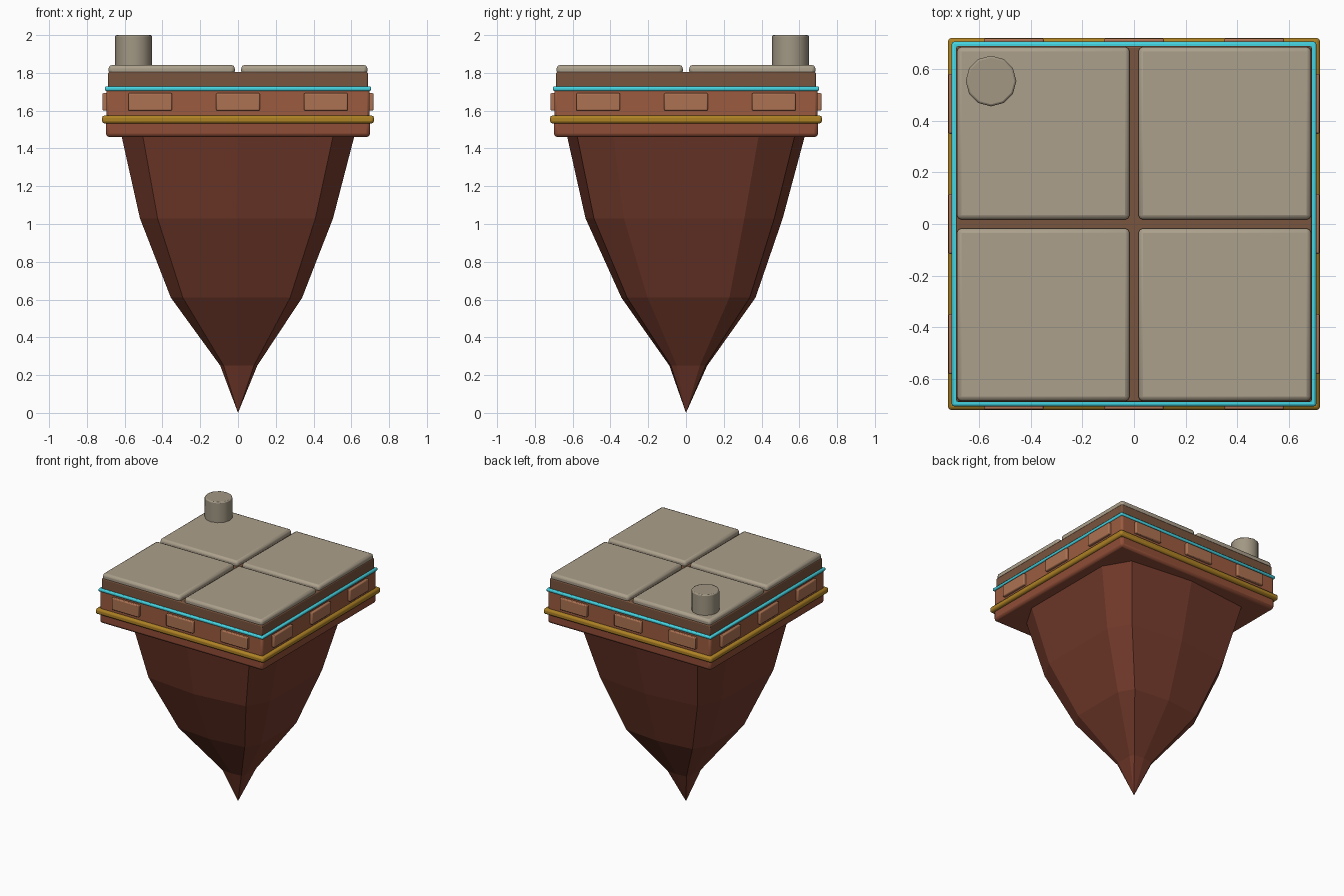
import bpy, bmesh, math

if "Cube" in bpy.data.objects:
    bpy.data.objects.remove(bpy.data.objects["Cube"])


def material(name, rgb):
    m = bpy.data.materials.new(name)
    m.diffuse_color = (*rgb, 1)
    m.use_nodes = True
    m.node_tree.nodes["Principled BSDF"].inputs["Base Color"].default_value = m.diffuse_color
    return m


ROCK = material("red_rock", (0.17, 0.042, 0.024))
CLAY = material("clay", (0.33, 0.105, 0.05))
BASE = material("dark_clay", (0.28, 0.075, 0.038))
BRICK = material("brick", (0.42, 0.17, 0.085))
SOIL = material("soil", (0.19, 0.09, 0.048))
GOLD = material("gold", (0.42, 0.22, 0.018))
CYAN = material("cyan", (0.06, 0.66, 0.76))
STONE = material("stone", (0.41, 0.35, 0.26))
POST = material("post_stone", (0.36, 0.31, 0.23))


def finish(ob, name, mat, bevel=0, segments=2):
    ob.name = name
    ob.data.materials.append(mat)
    if bevel:
        b = ob.modifiers.new("bevel", "BEVEL")
        b.width, b.segments, b.limit_method = bevel, segments, "ANGLE"
        b.angle_limit = math.radians(40)
        bpy.ops.object.shade_smooth_by_angle(angle=math.radians(35))
    return ob


def box(name, x, y, z, mat, bevel):
    """Box from (low, high) ranges on each axis."""
    bpy.ops.mesh.primitive_cube_add(size=1, location=[sum(r) / 2 for r in (x, y, z)])
    ob = bpy.context.object
    ob.scale = [r[1] - r[0] for r in (x, y, z)]
    bpy.ops.object.transform_apply(location=False, rotation=False, scale=True)
    return finish(ob, name, mat, bevel)


def square(name, half, z0, z1, mat, bevel):
    return box(name, (-half, half), (-half, half), (z0, z1), mat, bevel)


# Faceted hanging rock: ten-sided squarish rings narrowing to a point
def squarish(v, e=0.42):
    return 0 if abs(v) < 1e-6 else math.copysign(abs(v) ** e, v)


bm = bmesh.new()
rings = []
for z, r, dx, dy in [(1.48, 0.633, 0, 0), (1.03, 0.522, -0.008, -0.01),
                     (0.61, 0.355, -0.008, 0.013), (0.25, 0.1, 0.004, 0.012)]:
    angles = [math.radians(-90 + 36 * i) for i in range(10)]
    rings.append([bm.verts.new((r * squarish(math.cos(a)) + dx,
                                r * squarish(math.sin(a)) + dy, z)) for a in angles])
tip = bm.verts.new((0, 0, 0))
bm.faces.new(rings[0])
for i in range(10):
    j = (i + 1) % 10
    for up, low in zip(rings, rings[1:]):
        bm.faces.new((up[i], low[i], low[j], up[j]))
    bm.faces.new((rings[-1][i], tip, rings[-1][j]))
bmesh.ops.recalc_face_normals(bm, faces=bm.faces)
mesh = bpy.data.meshes.new("hanging_rock")
bm.to_mesh(mesh)
bm.free()
rock = bpy.data.objects.new("hanging_rock", mesh)
bpy.context.collection.objects.link(rock)
finish(rock, "hanging_rock", ROCK)

# Stacked square layers and trim bands
square("base_plate", 0.70, 1.46, 1.55, BASE, 0.02)
square("gold_band", 0.72, 1.532, 1.575, GOLD, 0.014)
square("wall_layer", 0.697, 1.55, 1.715, CLAY, 0.015)
square("glow_band", 0.705, 1.705, 1.728, CYAN, 0.008)
square("soil_layer", 0.688, 1.715, 1.805, SOIL, 0.008)

# Raised bricks, three on every side
for side in range(4):
    for i, x in enumerate((-0.465, 0, 0.465)):
        brick = box(f"brick_{side}_{i}", (-0.116, 0.116), (-0.018, 0.018),
                    (1.6, 1.693), BRICK, 0.007)
        a = side * math.pi / 2
        brick.rotation_euler.z = a
        brick.location.x = x * math.cos(a) + 0.7 * math.sin(a)
        brick.location.y = x * math.sin(a) - 0.7 * math.cos(a)

# Four paving slabs
spans = ((-0.685, -0.017), (0.017, 0.685))
for i, sx in enumerate(spans):
    for j, sy in enumerate(spans):
        box(f"paving_slab_{i}_{j}", sx, sy, (1.79, 1.842), STONE, 0.018)

# Corner post
bpy.ops.mesh.primitive_cylinder_add(vertices=12, radius=0.098, depth=0.17,
                                    location=(-0.553, 0.553, 1.915))
finish(bpy.context.object, "corner_post", POST, 0.008)
